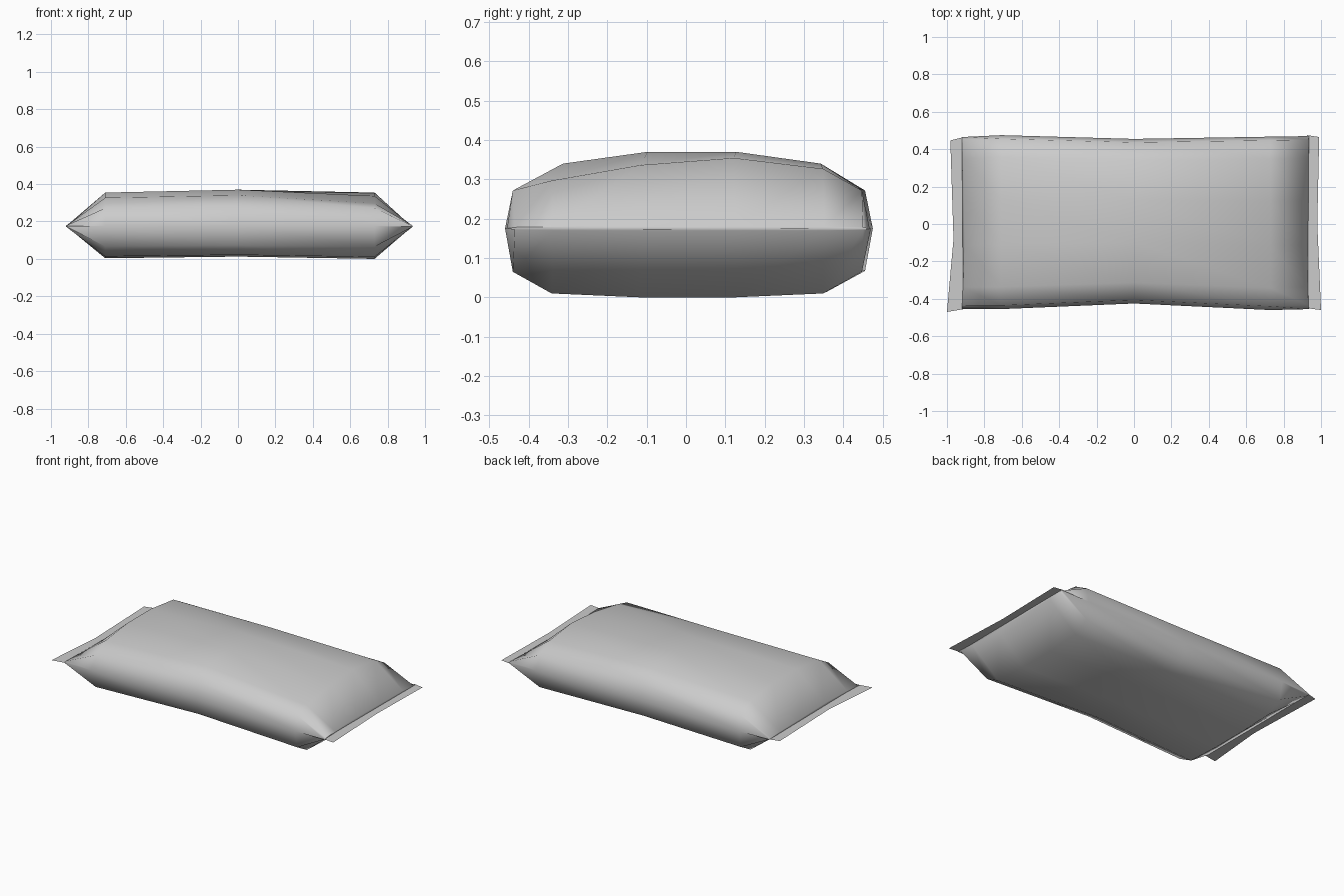
import bpy, bmesh, math

cube = bpy.data.objects.get("Cube")
if cube:
    bpy.data.objects.remove(cube, do_unlink=True)

mat = bpy.data.materials.new("light_grey_film")
mat.use_nodes = True
GREY = (0.6, 0.6, 0.6, 1)
mat.diffuse_color = GREY
mat.node_tree.nodes["Principled BSDF"].inputs["Base Color"].default_value = GREY

SEAM = 0.175


def finish(name, bm):
    bmesh.ops.recalc_face_normals(bm, faces=bm.faces)
    mesh = bpy.data.meshes.new(name)
    bm.to_mesh(mesh)
    bm.free()
    mesh.materials.append(mat)
    obj = bpy.data.objects.new(name, mesh)
    bpy.context.collection.objects.link(obj)
    bpy.ops.object.select_all(action='DESELECT')
    obj.select_set(True)
    bpy.context.view_layer.objects.active = obj
    bpy.ops.object.shade_smooth_by_angle(angle=math.radians(62))
    return obj


# Half cross-section (y, z) of the filled pouch, from bottom to top
half = [(0.12, 0.0), (0.35, 0.01), (0.45, 0.065), (0.47, SEAM),
        (0.45, 0.28), (0.35, 0.34), (0.12, 0.37)]
section = half + [(-y, z) for y, z in reversed(half)]

# Stations: x, front y, back y, upper fullness, lower fullness, front droop
stations = [(-0.92, -0.455, 0.465, 0.03, 0.03, 0),
            (-0.71, -0.455, 0.475, 0.92, 0.98, 0),
            (0.0, -0.425, 0.455, 1.0, 0.93, 0),
            (0.73, -0.46, 0.467, 0.92, 1.0, 0.03),
            (0.935, -0.455, 0.47, 0.03, 0.03, 0)]

# Filled pouch body
bm = bmesh.new()
rings = []
for x, front, back, up, low, droop in stations:
    ring = []
    for y, z in section:
        t = (y + 0.47) / 0.94
        dz = (z - SEAM) * (up if z > SEAM else low)
        if z > 0.3 and y < 0:
            dz -= droop * (0.6 if y > -0.2 else 1)
        inset = 0.015 * (1 - (y / 0.47) ** 2) if abs(x) > 0.9 else 0
        ring.append(bm.verts.new((x - math.copysign(inset, x),
                                  front + (back - front) * t, SEAM + dz)))
    rings.append(ring)
n = len(section)
for a, b in zip(rings, rings[1:]):
    for i in range(n):
        j = (i + 1) % n
        bm.faces.new((a[i], a[j], b[j], b[i]))
bm.faces.new(rings[0])
bm.faces.new(rings[-1])
finish("pouch_body", bm)


# Flat sealed strips at both ends: inner and outer edges as (x, y) points
def seal(name, inner, outer):
    bm = bmesh.new()
    rows = [[bm.verts.new((x, y, SEAM)) for x, y in row] for row in (inner, outer)]
    for i in range(len(inner) - 1):
        bm.faces.new((rows[0][i], rows[0][i + 1], rows[1][i + 1], rows[1][i]))
    finish(name, bm)


seal("right_end_seal", [(-0.91, -0.455), (-0.9, -0.08), (-0.91, 0.465)],
     [(-1.0, -0.47), (-0.965, -0.08), (-0.982, 0.447)])
seal("left_end_seal", [(0.925, -0.45), (0.915, 0.0), (0.925, 0.475)],
     [(1.0, -0.46), (0.98, 0.0), (0.99, 0.465)])
